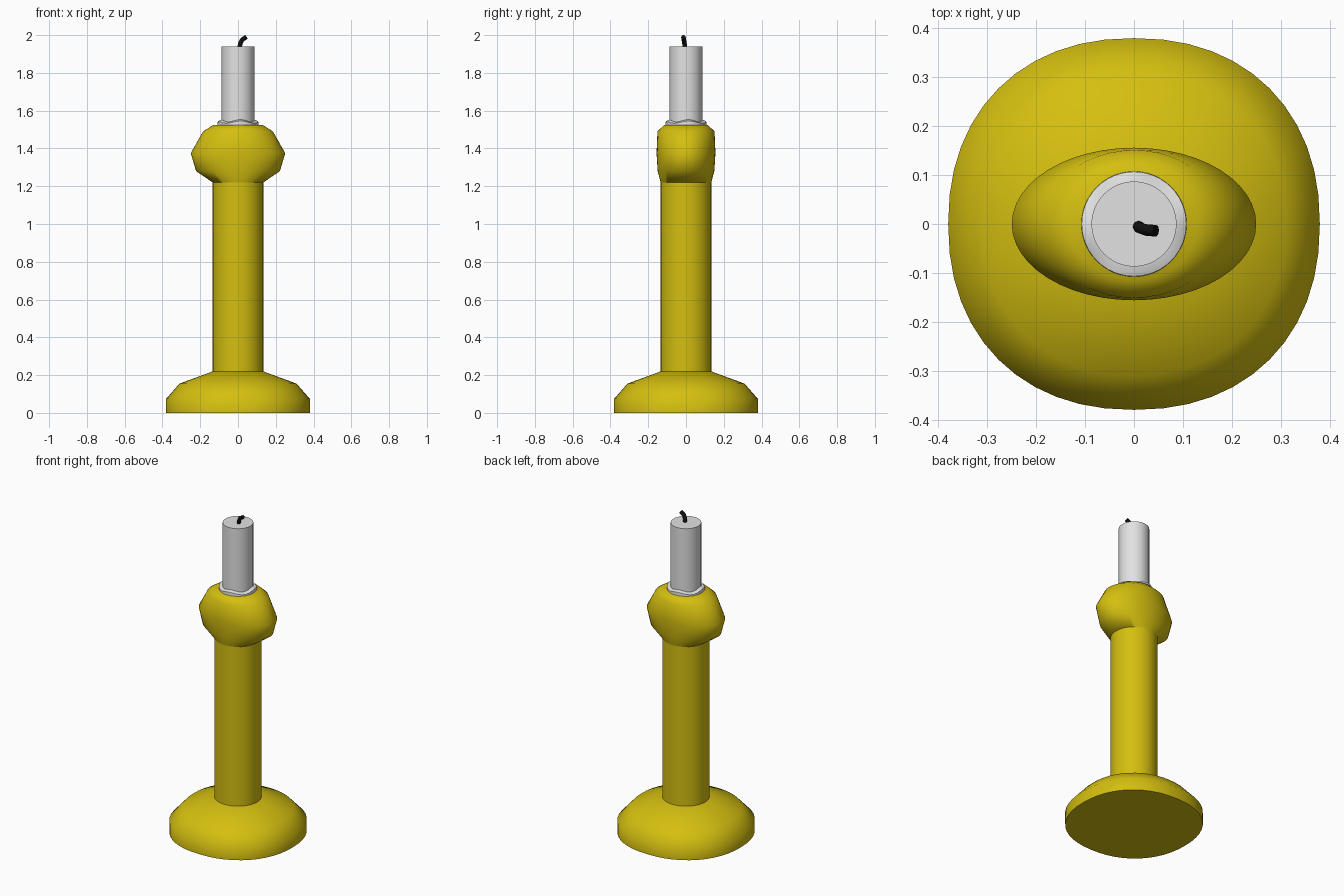
import bpy, bmesh, math

if "Cube" in bpy.data.objects:
    bpy.data.objects.remove(bpy.data.objects["Cube"])


def material(name, rgb):
    m = bpy.data.materials.new(name)
    m.diffuse_color = (*rgb, 1)
    m.use_nodes = True
    m.node_tree.nodes["Principled BSDF"].inputs["Base Color"].default_value = m.diffuse_color
    return m


yellow = material("mustard yellow", (0.66, 0.52, 0.005))
white = material("wax white", (0.76, 0.76, 0.76))
black = material("wick black", (0.005, 0.005, 0.005))


def finish(obj, mat, angle):
    obj.data.materials.append(mat)
    bpy.ops.object.select_all(action='DESELECT')
    obj.select_set(True)
    bpy.context.view_layer.objects.active = obj
    bpy.ops.object.shade_smooth_by_angle(angle=math.radians(angle))


def loft(name, rings, mat, segments=48, angle=50, wobble=None):
    """Rings are (x radius, y radius, z, superellipse exponent)."""
    bm = bmesh.new()
    loops = []
    for k, (rx, ry, z, n) in enumerate(rings):
        loop = []
        for i in range(segments):
            a = 2 * math.pi * i / segments
            c, s = math.cos(a), math.sin(a)
            x = math.copysign(abs(c) ** (2 / n), c) * rx
            y = math.copysign(abs(s) ** (2 / n), s) * ry
            dz = wobble(k, a) if wobble else 0
            loop.append(bm.verts.new((x, y, z + dz)))
        loops.append(loop)
    for lo, hi in zip(loops, loops[1:]):
        for i in range(segments):
            j = (i + 1) % segments
            bm.faces.new((lo[i], lo[j], hi[j], hi[i]))
    bm.faces.new(loops[0][::-1])
    bm.faces.new(loops[-1])
    me = bpy.data.meshes.new(name)
    bm.to_mesh(me)
    bm.free()
    obj = bpy.data.objects.new(name, me)
    bpy.context.collection.objects.link(obj)
    finish(obj, mat, angle)
    return obj


# Rounded-square foot
loft("base", [(0.38, 0.38, 0, 2.2), (0.38, 0.38, 0.075, 2.2),
              (0.31, 0.31, 0.155, 2.15), (0.133, 0.133, 0.22, 2)], yellow)

# Round stem
loft("stem", [(0.134, 0.134, 0.2, 2), (0.134, 0.134, 1.225, 2)], yellow)

# Oval cup, wide in x and flattened in y
loft("cup", [(0.134, 0.134, 1.22, 2), (0.222, 0.15, 1.28, 2),
             (0.25, 0.156, 1.375, 2), (0.185, 0.151, 1.49, 2),
             (0.13, 0.115, 1.525, 2)], yellow)

# Candle and melted wax collar with an uneven rim
loft("candle", [(0.087, 0.087, 1.5, 2), (0.087, 0.087, 1.94, 2)], white)
loft("wax_collar", [(0.108, 0.108, 1.518, 2), (0.107, 0.107, 1.539, 2),
                    (0.086, 0.086, 1.547, 2)], white,
     wobble=lambda k, a: 0.006 * math.sin(4 * a + 1) if k else 0)

# Bent wick
path = [(0.008, -0.004, 1.93), (0.012, -0.008, 1.955),
        (0.023, -0.012, 1.977), (0.045, -0.014, 1.99)]
cu = bpy.data.curves.new("wick_path", 'CURVE')
cu.dimensions = '3D'
cu.bevel_depth = 0.012
cu.bevel_resolution = 2
cu.use_fill_caps = True
sp = cu.splines.new('POLY')
sp.points.add(len(path) - 1)
for p, co in zip(sp.points, path):
    p.co = (*co, 1)
tmp = bpy.data.objects.new("wick_path", cu)
bpy.context.collection.objects.link(tmp)
mesh = bpy.data.meshes.new_from_object(tmp)
bpy.data.objects.remove(tmp)
wick = bpy.data.objects.new("wick", mesh)
bpy.context.collection.objects.link(wick)
mesh.materials.clear()
finish(wick, black, 60)
